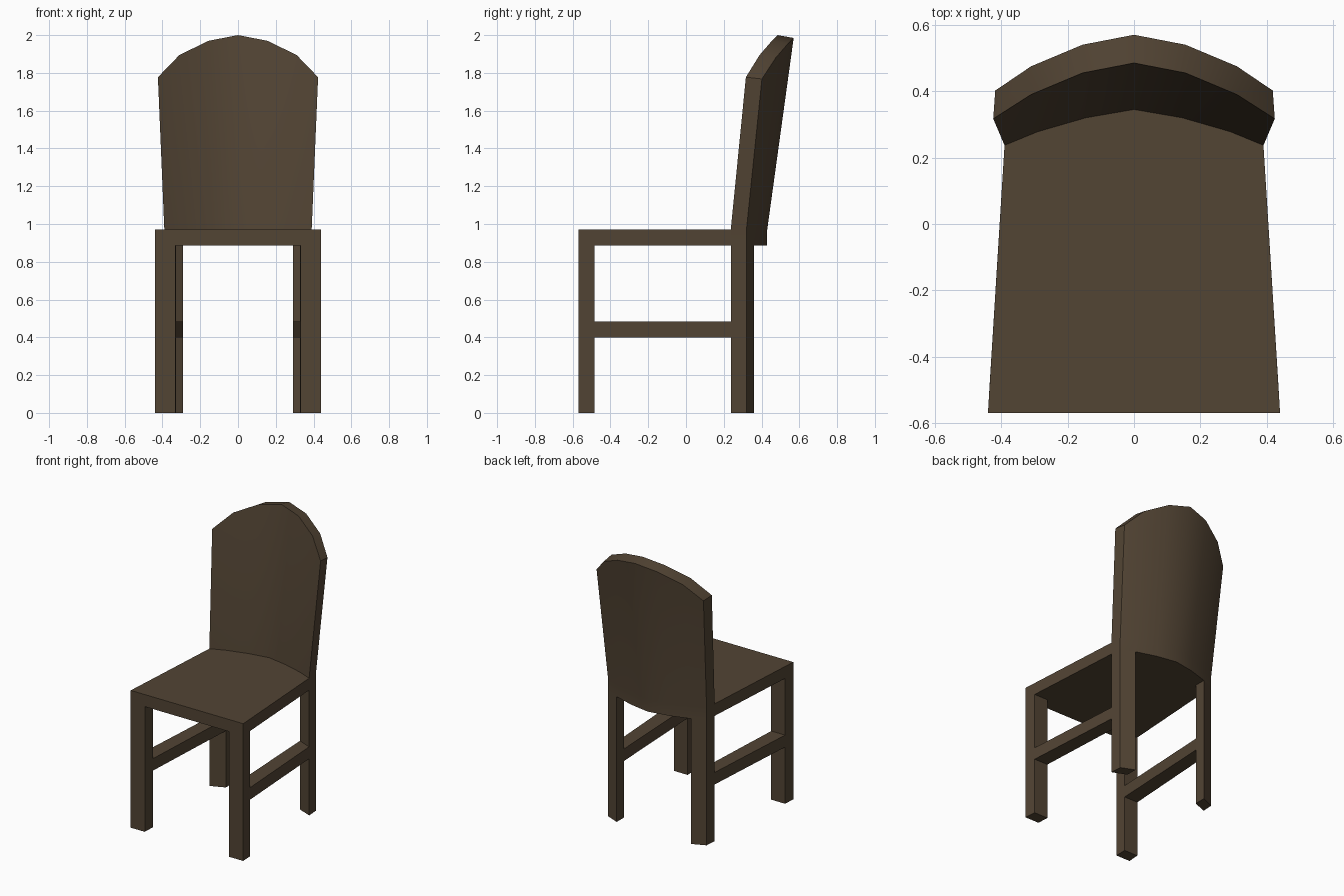
import bpy, bmesh, math

if "Cube" in bpy.data.objects:
    bpy.data.objects.remove(bpy.data.objects["Cube"])

wood = bpy.data.materials.new("dark_wood")
wood.diffuse_color = (0.085, 0.058, 0.034, 1)
wood.use_nodes = True
wood.node_tree.nodes["Principled BSDF"].inputs["Base Color"].default_value = wood.diffuse_color


def loft(name, rings, mirror=False, smooth=False):
    """Closed solid through stacked rings of equal point count."""
    bm = bmesh.new()
    loops = [[bm.verts.new(p) for p in ring] for ring in rings]
    n = len(loops[0])
    for a, b in zip(loops, loops[1:]):
        for i in range(n):
            j = (i + 1) % n
            bm.faces.new((a[i], a[j], b[j], b[i]))
    # caps are strips of quads between the two halves of the ring
    for ring in (loops[0], loops[-1]):
        for i in range(n // 2 - 1):
            bm.faces.new((ring[i], ring[i + 1], ring[n - 2 - i], ring[n - 1 - i]))
    bmesh.ops.recalc_face_normals(bm, faces=bm.faces)
    mesh = bpy.data.meshes.new(name)
    bm.to_mesh(mesh)
    bm.free()
    mesh.materials.append(wood)
    if smooth:
        mesh.shade_smooth()
        mesh.set_sharp_from_angle(angle=math.radians(30))
    ob = bpy.data.objects.new(name, mesh)
    bpy.context.collection.objects.link(ob)
    if mirror:
        ob.modifiers.new("mirror", 'MIRROR')
    return ob


def prism(name, outline, z0, z1, **kw):
    return loft(name, [[(x, y, z) for x, y in outline] for z in (z0, z1)], **kw)


def both_sides(half):
    """Mirror a right-half curve (centre point first) into a left-to-right curve."""
    return [(-p[0],) + tuple(p[1:]) for p in reversed(half[1:])] + list(half)


SEAT_LOW, SEAT_TOP = 0.885, 0.97

# curves of the back panel: base in plan, top in space
base_front = [(0, 0.345), (0.145, 0.32), (0.29, 0.278), (0.39, 0.237)]
base_back = [(0, 0.43), (0.145, 0.405), (0.29, 0.36), (0.385, 0.32)]
top_front = [(0, 0.485, 2.0), (0.155, 0.455, 1.97), (0.31, 0.39, 1.895), (0.424, 0.317, 1.777)]
top_back = [(0, 0.57, 1.985), (0.155, 0.54, 1.955), (0.31, 0.475, 1.88), (0.418, 0.402, 1.768)]

# seat: tapered slab whose rear edge follows the back panel
seat_back = both_sides(base_front)
seat_front = [(x * 0.44 / 0.39, -0.57) for x, y in seat_back]
prism("seat", seat_front + seat_back[::-1], SEAT_LOW, SEAT_TOP)

# backrest: curved panel, upright through the seat, then leaning back
base = both_sides(base_front) + both_sides(base_back)[::-1]
top = both_sides(top_front) + both_sides(top_back)[::-1]
loft("backrest", [[(x, y, SEAT_LOW) for x, y in base],
                  [(x, y, SEAT_TOP) for x, y in base], top], smooth=True)

# legs: the rear ones continue the outer segments of the back panel
prism("front_legs", [(0.33, -0.57), (0.44, -0.57), (0.435, -0.485), (0.327, -0.485)],
      0, SEAT_LOW, mirror=True)
prism("back_legs", [base_front[2], base_front[3], base_back[3], base_back[2]],
      0, SEAT_LOW, mirror=True)

# side stretchers between front and back legs
prism("side_stretchers", [(0.327, -0.485), (0.435, -0.485), base_front[3], base_front[2]],
      0.4, 0.485, mirror=True)
